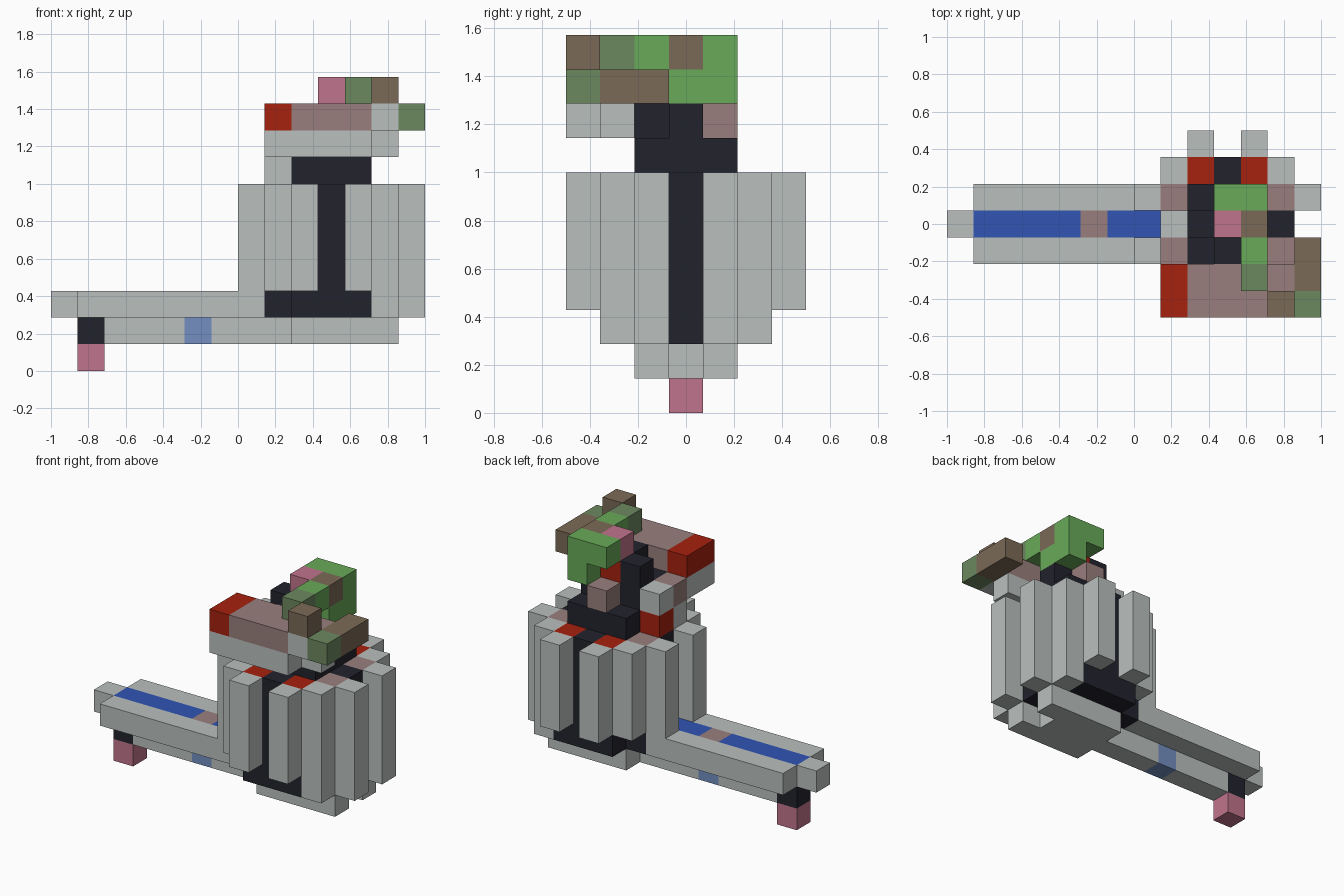
import bpy
import bmesh

CELL = 1 / 7          # edge of one block
ORIGIN = 3.5          # cells from the model centre to the body axis

if "Cube" in bpy.data.objects:
    bpy.data.objects.remove(bpy.data.objects["Cube"], do_unlink=True)


def material(name, red, green, blue):
    linear = [((c / 255 + 0.055) / 1.055) ** 2.4 for c in (red, green, blue)]
    mat = bpy.data.materials.new(name)
    mat.use_nodes = True
    mat.diffuse_color = (*linear, 1)
    mat.node_tree.nodes["Principled BSDF"].inputs["Base Color"].default_value = (*linear, 1)
    return mat


grey = material("pale grey", 186, 192, 190)
dark = material("charcoal", 34, 34, 45)
red = material("red", 166, 33, 14)
mauve = material("mauve", 153, 127, 125)
blue = material("blue", 50, 85, 180)
sky = material("light blue", 115, 143, 193)
pink = material("pink", 192, 116, 140)
green = material("bright green", 104, 170, 88)
moss = material("moss green", 108, 136, 96)
brown = material("brown", 123, 106, 86)


def span(value):
    return value if isinstance(value, tuple) else (value, value)


def block(name, mat, x, y, z):
    """Box covering an inclusive range of cells on each axis."""
    bm = bmesh.new()
    bmesh.ops.create_cube(bm, size=1)
    ranges = [span(x), span(y), span(z)]
    shift = (ORIGIN, 0, 0.5)
    for vert in bm.verts:
        for axis, (low, high) in enumerate(ranges):
            middle = (low + high) / 2 + shift[axis]
            vert.co[axis] = (middle + vert.co[axis] * (high - low + 1)) * CELL
    mesh = bpy.data.meshes.new(name)
    bm.to_mesh(mesh)
    bm.free()
    mesh.materials.append(mat)
    obj = bpy.data.objects.new(name, mesh)
    bpy.context.collection.objects.link(obj)


def pair(name, mat, x, y, z):
    """Same block on the front and back sides."""
    for side, label in ((-1, "front"), (1, "back")):
        block(f"{label}_{name}", mat, x, y * side, z)


# Handle: long beam with a blue inlay, narrow rib beneath and a foot
pair("handle_rail", grey, (-9, -3), 1, 2)
block("handle_tip", grey, -10, 0, 2)
block("long_inlay", blue, (-9, -6), 0, 2)
block("inlay_gap", mauve, -5, 0, 2)
block("short_inlay", blue, (-4, -3), 0, 2)
block("outer_rib", grey, (-8, -6), 0, 1)
block("rib_accent", sky, -5, 0, 1)
block("inner_rib", grey, (-4, -2), 0, 1)
block("ankle", dark, -9, 0, 1)
block("foot", pink, -9, 0, 0)

# Underside of the body
block("keel", grey, (-1, 1), (-1, 1), 1)
pair("keel_fin", grey, 2, 1, 1)

# Dark core with coloured caps around its top
block("core", dark, (-2, 2), (-1, 1), (2, 5))
block("core_top", dark, (-2, 2), 0, 6)
block("core_top_cross", dark, 0, (-1, 1), 6)
pair("core_wall", dark, (-1, 1), 2, (2, 5))
pair("core_wall_top", dark, 0, 2, 6)
for side in (-1, 1):
    pair("red_cap", red, side, 2, 6)
    pair("mauve_cap", mauve, 2 * side, 1, 6)
    pair("inner_cap", dark, side, 1, 6)

# Ring of grey columns
for side in (-1, 1):
    pair("outer_column", grey, side, 3, (3, 6))
    pair("corner_column", grey, 2 * side, 2, (2 if side > 0 else 3, 6))
    pair("end_column", grey, 3 * side, 1, (2 if side > 0 else 3, 6))

# Neck and head
block("neck", dark, (-1, 1), (-1, 1), 7)
block("head", dark, (-1, 0), (-1, 0), 8)
block("head_side", dark, 1, 0, 8)
block("head_spike", dark, -1, 0, 9)
block("head_front", dark, 0, -1, 9)
block("head_core", red, 0, 0, 9)
block("nape", mauve, 0, 1, 8)

# Side piece beside the neck
block("shoulder_base", red, -2, 0, 7)
block("shoulder_top", grey, -2, 0, 8)
block("side_post", grey, -2, -1, 7)
block("side_post_cap", mauve, -2, -1, 8)

# Overhanging front slab
block("slab", grey, (-2, 1), (-3, -2), 8)
block("slab_end", grey, 2, -2, 8)
block("slab_red_edge", red, -2, (-3, -2), 9)
block("slab_cover", mauve, (-1, 1), (-3, -2), 9)
block("slab_cover_end", mauve, 2, -2, 9)
block("slab_corner", grey, 2, -3, 9)

# Foliage on top
block("corner_knob", brown, 2, -3, 10)
block("edge_leaf", moss, 3, -3, 9)
block("edge_branch", brown, 3, (-2, -1), 9)
block("front_leaf", moss, 1, -2, 10)
block("middle_leaf", green, 1, -1, 10)
block("top_branch", brown, 1, 0, 10)
block("blossom", pink, 0, 0, 10)
block("back_leaf", green, (0, 1), 1, 10)
block("hanging_leaf", green, 1, (0, 1), 9)
